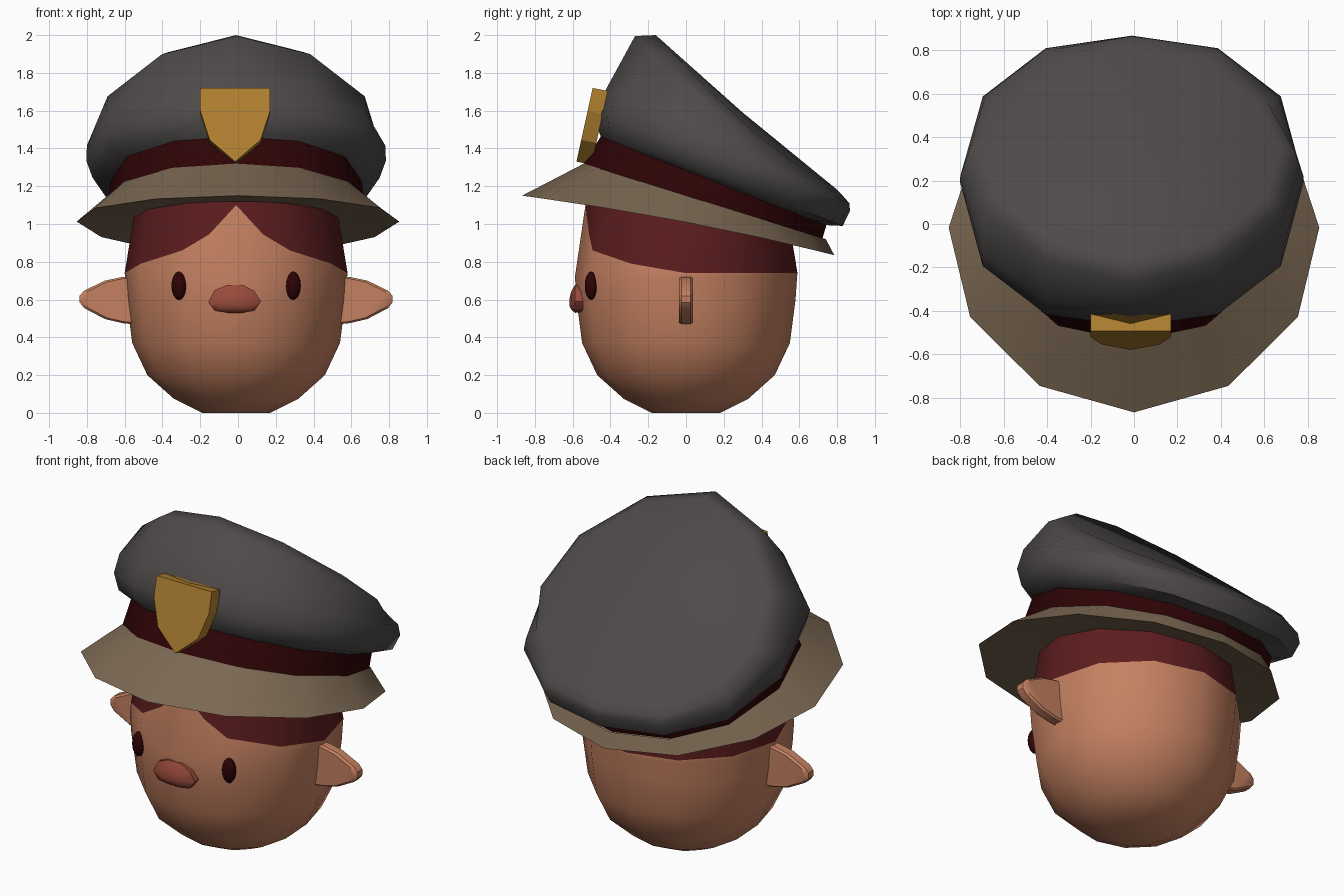
import bpy, bmesh
from math import sin, cos, pi, radians
from mathutils import Vector

if "Cube" in bpy.data.objects:
    bpy.data.objects.remove(bpy.data.objects["Cube"], do_unlink=True)

SIDES = 12
X0 = -0.01


def material(name, rgb):
    m = bpy.data.materials.new(name)
    m.use_nodes = True
    m.diffuse_color = (*rgb, 1)
    m.node_tree.nodes["Principled BSDF"].inputs["Base Color"].default_value = (*rgb, 1)
    return m


skin = material("skin", (0.56, 0.22, 0.12))
hair = material("hair maroon", (0.108, 0.012, 0.013))
band_red = material("band dark red", (0.027, 0.001, 0.0015))
cloth = material("cap grey", (0.075, 0.068, 0.066))
tan = material("brim tan", (0.2, 0.14, 0.086))
gold = material("badge gold", (0.44, 0.22, 0.03))
rose = material("nose rose", (0.32, 0.07, 0.044))


def finish(bm, name, mats, angle):
    bmesh.ops.recalc_face_normals(bm, faces=bm.faces)
    me = bpy.data.meshes.new(name)
    bm.to_mesh(me)
    bm.free()
    for m in mats:
        me.materials.append(m)
    ob = bpy.data.objects.new(name, me)
    bpy.context.collection.objects.link(ob)
    bpy.ops.object.select_all(action='DESELECT')
    ob.select_set(True)
    bpy.context.view_layer.objects.active = ob
    bpy.ops.object.shade_smooth_by_angle(angle=radians(angle))


def loft(name, rings, mats, angle=50, start=True, end=True, centre=None, rule=None):
    """Skin a list of rings; end with a cap, or with a fan to a centre point."""
    bm = bmesh.new()
    rows = [[bm.verts.new(p) for p in r] for r in rings]
    n = len(rows[0])
    for i in range(len(rows) - 1):
        for k in range(n):
            j = (k + 1) % n
            f = bm.faces.new((rows[i][k], rows[i][j], rows[i + 1][j], rows[i + 1][k]))
            f.material_index = rule(i) if rule else 0
    if start:
        bm.faces.new(rows[0])
    if centre:
        c = bm.verts.new(centre)
        for k in range(n):
            bm.faces.new((rows[-1][k], rows[-1][(k + 1) % n], c))
    elif end:
        bm.faces.new(rows[-1]).material_index = rule(len(rows) - 2) if rule else 0
    finish(bm, name, mats, angle)


def tilted(front, back, rx, slide=0.0, bow=0.0, wide=0.0, puff=0.0, x0=X0):
    """Oval ring between a front and a back (y, z) point.
    slide and bow move the sides back and up, wide fattens the front half,
    puff squares off the diagonals."""
    f, b = Vector(front), Vector(back)
    pts = []
    for k in range(SIDES):
        a = 2 * pi * k / SIDES
        s2 = sin(a) ** 2
        t = (1 - cos(a) * (1 + puff * s2)) / 2 + slide * s2 * (1 + cos(a))
        p = f.lerp(b, t)
        x = rx * sin(a) * (1 + 2 * wide * abs(sin(a)) * cos(a))
        pts.append((x0 + x, p.x, p.y + bow * s2))
    return pts


def level(r, z):
    return tilted((-r, z), (r, z), r)


def halved(ring):
    """Insert the middle of every side into a ring."""
    pts = []
    for k, p in enumerate(ring):
        p, q = Vector(p), Vector(ring[(k + 1) % len(ring)])
        pts += [p, (p + q) / 2]
    return pts


# Head with the hairline as one of its rings, peaked at the front
heights = {0: 1.1, 1: 0.86, 2: 0.79}
hairline = []
for k in range(SIDES):
    z = heights.get(min(k, SIDES - k), 0.74)
    r = 0.59 - (z - 0.74) * 0.16
    a = 2 * pi * k / SIDES
    hairline.append((X0 + r * sin(a), -r * cos(a), z))
hairline = halved(hairline)
for k in (1, -1):
    hairline[k].z -= 0.035
profile = [(0.18, 0), (0.33, 0.075), (0.47, 0.2), (0.55, 0.37), (0.58, 0.6), (0.588, 0.72)]
rings = [halved(level(r, z)) for r, z in profile] + [hairline, halved(level(0.528, 1.12))]
loft("head", rings, [skin, hair], rule=lambda i: int(i >= len(profile)))

# Brim: flat underside, outer edge, sloped top
loft("brim", [tilted((-0.5, 1.12), (0.5, 0.95), 0.5),
              tilted((-0.868, 1.15), (0.785, 0.835), 0.854, slide=0.015, bow=0.025, wide=0.025, x0=0),
              tilted((-0.54, 1.32), (0.74, 0.92), 0.68, puff=0.1)],
     [tan], angle=40, start=False, end=False)

# Hat band
loft("hat_band", [tilted((-0.54, 1.32), (0.72, 0.915), 0.68, puff=0.1),
                  tilted((-0.45, 1.465), (0.745, 1.0), 0.665, puff=0.15)],
     [band_red], start=False, end=False)

# Cap crown with a gently ridged top
loft("cap_crown", [tilted((-0.45, 1.46), (0.72, 0.995), 0.66, puff=0.15),
                   tilted((-0.465, 1.5), (0.83, 0.99), 0.76, puff=0.2),
                   tilted((-0.474, 1.6), (0.868, 1.07), 0.793, puff=0.22),
                   tilted((-0.42, 1.72), (0.865, 1.11), 0.79, wide=0.01, puff=0.15),
                   tilted((-0.27, 1.995), (0.83, 1.15), 0.75, slide=0.05, bow=-0.08, wide=0.055),
                   tilted((-0.16, 2.0), (0.79, 1.19), 0.69, slide=0.05, bow=-0.07, wide=0.05)],
     [cloth], angle=60, start=False, centre=(X0, 0.3, 1.59))

# Shield badge leaning on the front of the cap, its back notched at the top
right_half = [(0.185, 1.72), (0.185, 1.6), (0.135, 1.445)]
outline = [(0, 1.72)] + right_half + [(0, 1.33)] + [(-x, z) for x, z in reversed(right_half)]


def shield(depth, notch):
    pts = []
    for x, z in outline:
        d = depth - (notch if x == 0 and z > 1.7 else 0)
        pts.append((x - 0.015, -0.58 + (z - 1.33) * 0.22 + d, z - d * 0.2))
    return pts


loft("badge", [shield(0, 0), shield(0.08, 0.045)], [gold], angle=10)

# Ears: rounded flat plates
ear = [(0.5, 0.722), (0.6, 0.72), (0.695, 0.7), (0.805, 0.647), (0.828, 0.62),
       (0.828, 0.585), (0.805, 0.555), (0.695, 0.497), (0.6, 0.475), (0.5, 0.465)]
for side, label in ((1, "left"), (-1, "right")):
    slices = [[(X0 + side * (0.55 + (x - 0.55) * s), y, 0.595 + (z - 0.595) * s) for x, z in ear]
              for y, s in ((-0.036, 0.93), (-0.024, 1), (0.024, 1), (0.036, 0.93))]
    loft(label + "_ear", slices, [skin], angle=35)

# Eyes
for side, label in ((1, "left"), (-1, "right")):
    bm = bmesh.new()
    bmesh.ops.create_uvsphere(bm, u_segments=12, v_segments=8, radius=1)
    for v in bm.verts:
        v.co = Vector((X0 + side * 0.302, -0.502, 0.673)) + Vector((0.041, 0.034, 0.075)) * v.co
    finish(bm, label + "_eye", [band_red], 60)

# Nose: flat-bottomed rounded wedge
nose = [(-0.14, 0.585), (-0.105, 0.65), (-0.04, 0.677), (0.045, 0.677), (0.105, 0.645),
        (0.14, 0.59), (0.105, 0.54), (0.04, 0.53), (-0.04, 0.53), (-0.105, 0.54)]
loft("nose", [[(-0.018 + x * s, y, 0.58 + (z - 0.58) * s) for x, z in nose]
              for y, s in ((-0.5, 0.95), (-0.588, 1), (-0.608, 0.65), (-0.617, 0.25))],
     [rose], angle=60)
